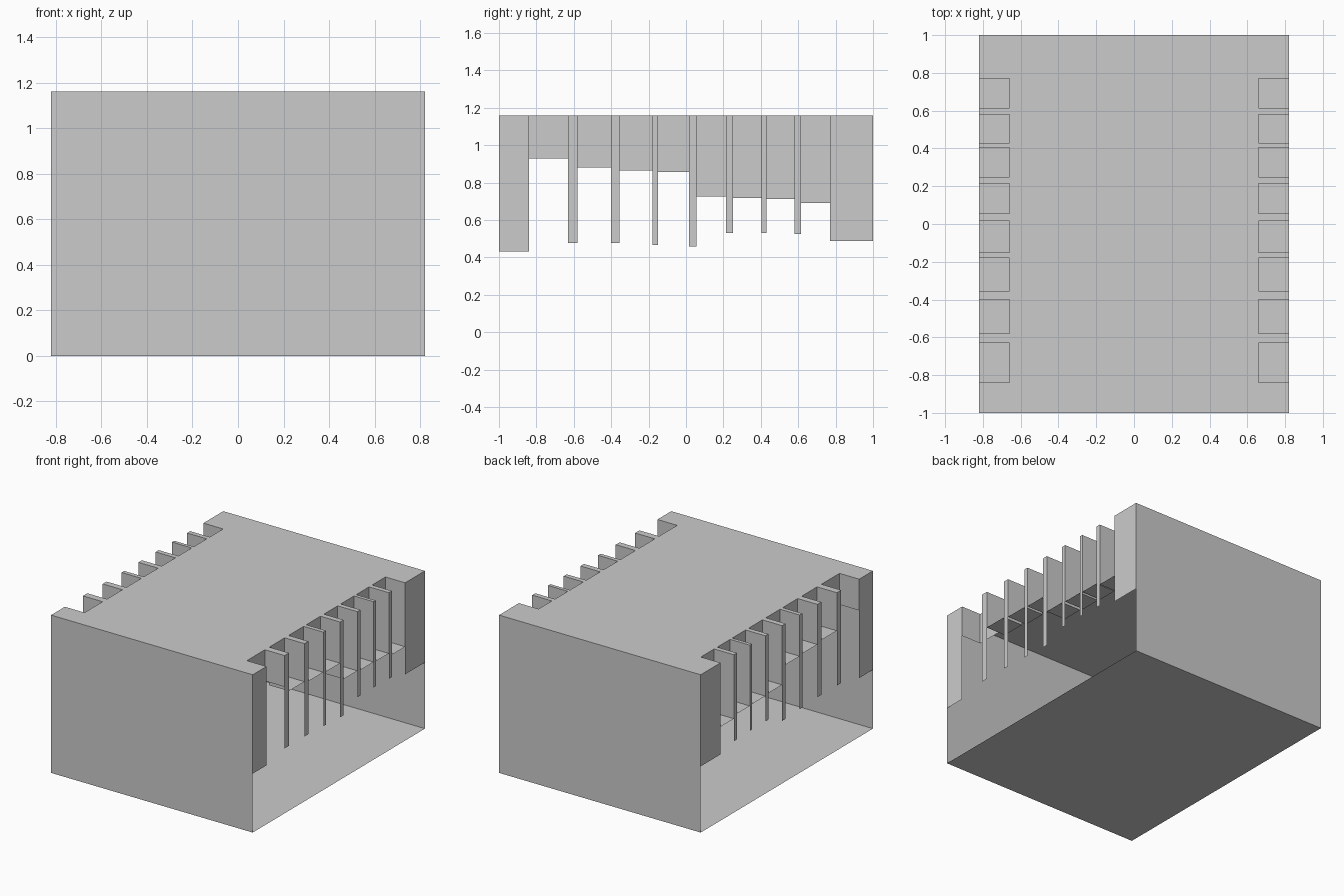
import bpy

if "Cube" in bpy.data.objects:
    bpy.data.objects.remove(bpy.data.objects["Cube"])

W, D, H, IN = 0.82, 1.0, 1.16, 0.66   # half width, half depth, height, pocket back

# pockets along the side edges: y start, y end, floor height
pockets = [(-0.84, -0.63, 0.93), (-0.58, -0.40, 0.88), (-0.355, -0.18, 0.865),
           (-0.15, 0.015, 0.857), (0.055, 0.215, 0.725), (0.25, 0.405, 0.717),
           (0.43, 0.58, 0.713), (0.615, 0.77, 0.69)]
# lower ends of the hanging strips between the pockets
drops = [0.433, 0.477, 0.477, 0.468, 0.46, 0.53, 0.53, 0.525, 0.487]


def sheet(name, quads, mirrored=False):
    """Object made of flat quads, optionally mirrored across x."""
    verts = [v for q in quads for v in q]
    faces = [tuple(range(4 * i, 4 * i + 4)) for i in range(len(quads))]
    me = bpy.data.meshes.new(name)
    me.from_pydata(verts, [], faces)
    ob = bpy.data.objects.new(name, me)
    bpy.context.collection.objects.link(ob)
    if mirrored:
        ob.modifiers.new("Mirror", 'MIRROR').use_mirror_merge = False
    return ob


def flat_x(x, y0, y1, z0, z1):
    return [(x, y0, z0), (x, y1, z0), (x, y1, z1), (x, y0, z1)]


def flat_y(y, x0, x1, z0, z1):
    return [(x0, y, z0), (x1, y, z0), (x1, y, z1), (x0, y, z1)]


def flat_z(z, x0, x1, y0, y1):
    return [(x0, y0, z), (x1, y0, z), (x1, y1, z), (x0, y1, z)]


# strip extents are the gaps between pockets
starts = [-D] + [p[1] for p in pockets]
ends = [p[0] for p in pockets] + [D]
strips = list(zip(starts, ends, drops))

# floor, front and back walls
sheet("floor", [flat_z(0, -W, W, -D, D)])
sheet("front_wall", [flat_y(-D, -W, W, 0, H)])
sheet("back_wall", [flat_y(D, -W, W, 0, H)[::-1]])

# roof with notched side edges
sheet("roof", [flat_z(H, -IN, IN, -D, D)])
sheet("roof_teeth", [flat_z(H, IN, W, a, b) for a, b, z in strips], True)

# hanging side strips
sheet("side_strips", [flat_x(W, a, b, z, H) for a, b, z in strips], True)

# pocket linings; the frontmost pocket is open underneath
lining = []
for i, (a, b, z) in enumerate(pockets):
    lining += [flat_x(IN, a, b, z, H),
               flat_y(a, IN, W, z, H)[::-1],
               flat_y(b, IN, W, z, H)]
    if i > 0:
        lining.append(flat_z(z, IN, W, a, b))
sheet("side_pockets", lining, True)
